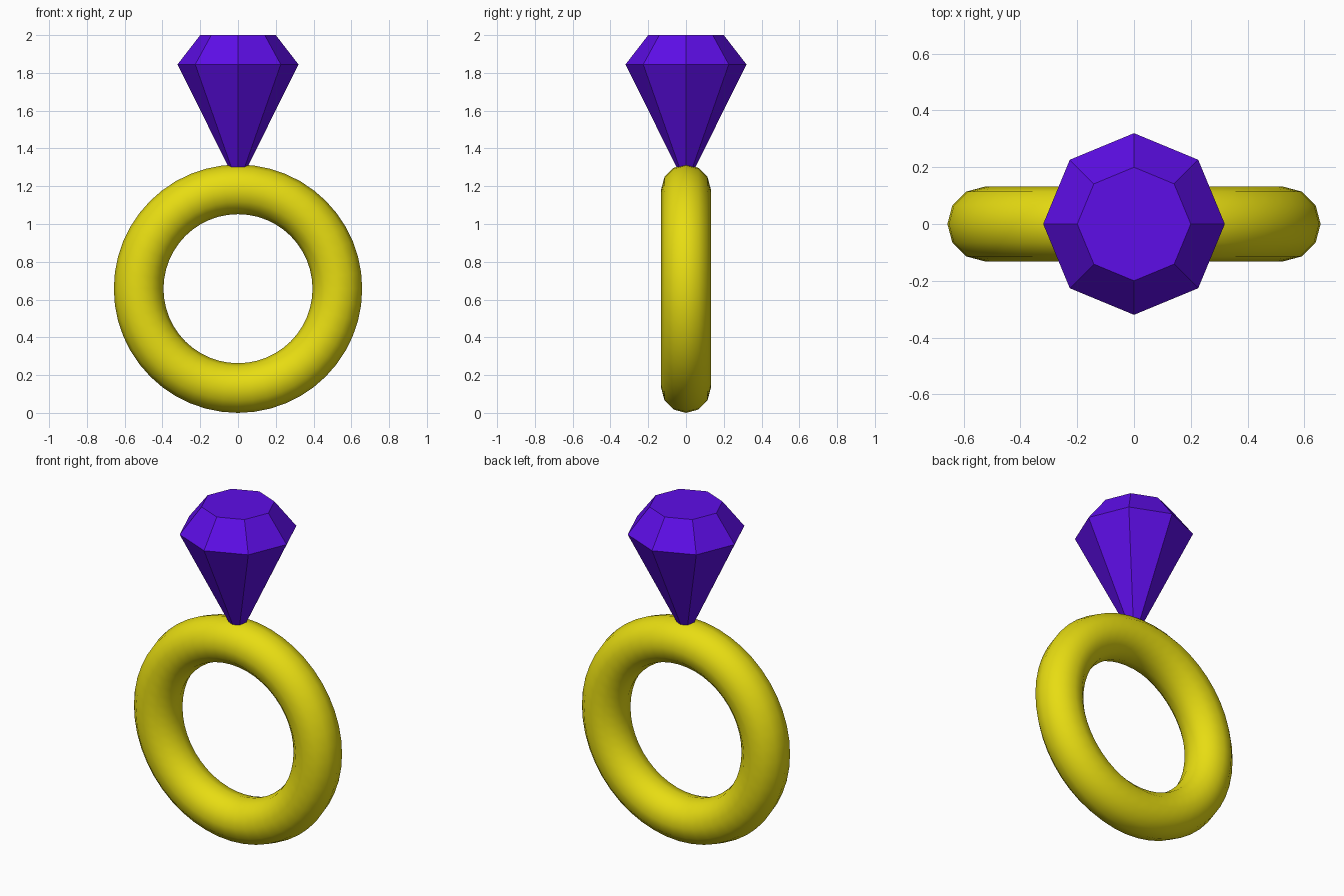
import bpy, bmesh, math

if "Cube" in bpy.data.objects:
    bpy.data.objects.remove(bpy.data.objects["Cube"])


def material(name, color):
    m = bpy.data.materials.new(name)
    m.diffuse_color = (*color, 1)
    m.use_nodes = True
    m.node_tree.nodes["Principled BSDF"].inputs["Base Color"].default_value = m.diffuse_color
    return m


# Band: upright ring with a 12-sided cross-section, smooth shaded
R = 0.526
bpy.ops.mesh.primitive_torus_add(major_segments=48, minor_segments=12,
                                 major_radius=R, minor_radius=R / 4,
                                 location=(0, 0, R * 1.25),
                                 rotation=(math.pi / 2, 0, 0))
band = bpy.context.object
band.name = "ring_band"
bpy.ops.object.shade_smooth()
band.data.materials.append(material("gold", (0.8, 0.72, 0.006)))

# Gem: eight-sided cut stone, its point sunk into the band
SIDES = 8
bm = bmesh.new()


def gem_loop(radius, z):
    return [bm.verts.new((radius * math.cos(math.tau * i / SIDES),
                          radius * math.sin(math.tau * i / SIDES), z))
            for i in range(SIDES)]


table = gem_loop(0.2, 2.0)
girdle = gem_loop(0.32, 1.845)
tip = bm.verts.new((0, 0, 1.2))
bm.faces.new(table)
for i in range(SIDES):
    j = (i + 1) % SIDES
    bm.faces.new((girdle[i], girdle[j], table[j], table[i]))
    bm.faces.new((tip, girdle[j], girdle[i]))
bmesh.ops.recalc_face_normals(bm, faces=bm.faces)
mesh = bpy.data.meshes.new("gem")
bm.to_mesh(mesh)
bm.free()
gem = bpy.data.objects.new("gem", mesh)
bpy.context.collection.objects.link(gem)
mesh.materials.append(material("purple", (0.11, 0.004, 0.8)))
